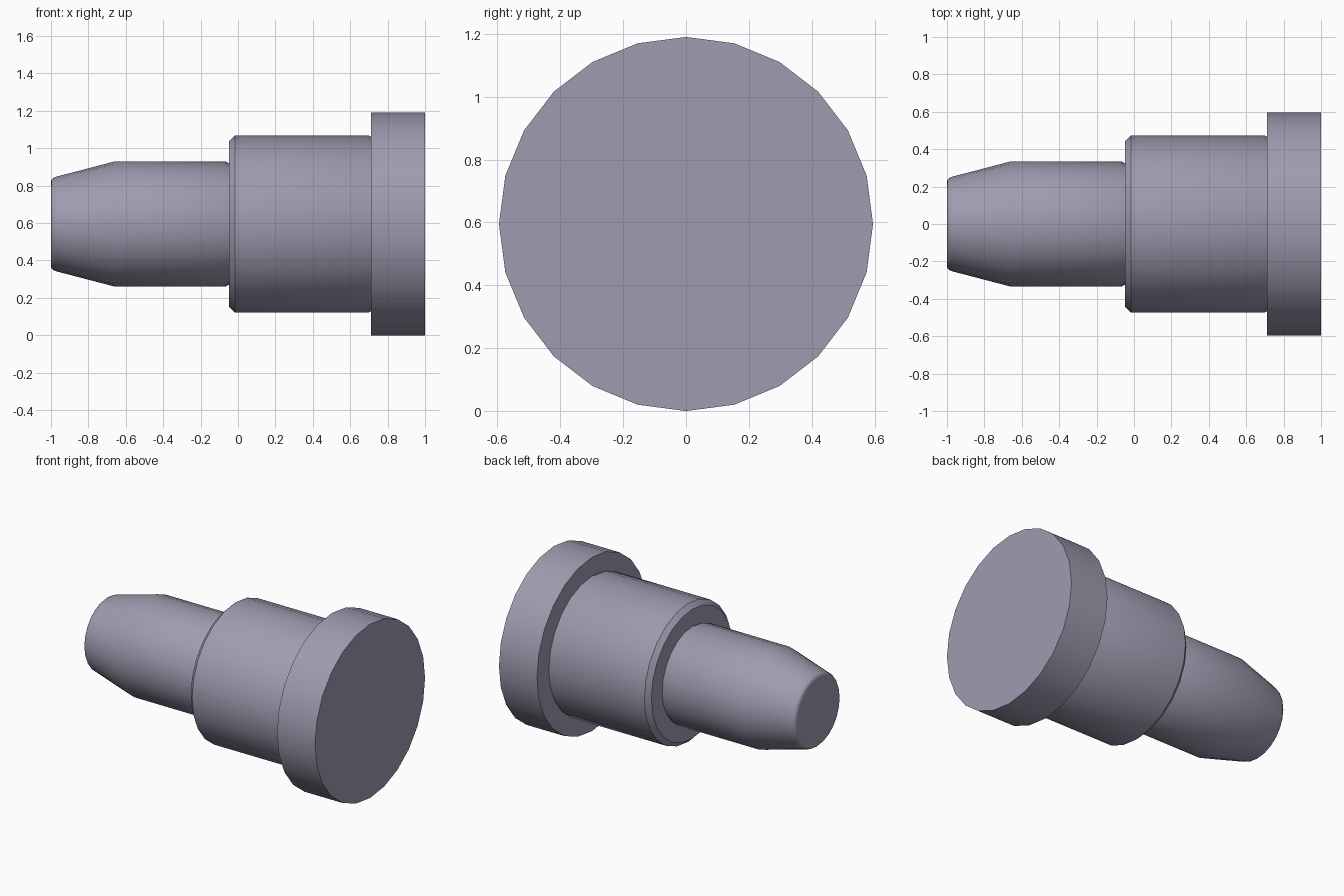
import bpy, bmesh, math

if "Cube" in bpy.data.objects:
    bpy.data.objects.remove(bpy.data.objects["Cube"])

SIDES = 24
AXIS_Z = 0.595

# Half profile along x: (x, radius)
PROFILE = [
    # rounded, tapered nose
    (-1.0, 0.227), (-0.997, 0.238), (-0.988, 0.247), (-0.968, 0.254), (-0.665, 0.333),
    # pin with shallow relief groove
    (-0.065, 0.333), (-0.052, 0.326), (-0.048, 0.326),
    # chamfered body with shallow relief groove
    (-0.048, 0.443), (-0.016, 0.474), (0.695, 0.474), (0.709, 0.467), (0.712, 0.467),
    # head flange
    (0.712, 0.595), (1.0, 0.595),
]


def lathe_x(name, profile):
    bm = bmesh.new()
    rings = []
    for x, r in profile:
        rings.append([bm.verts.new((x,
                                    r * math.cos(math.tau * i / SIDES),
                                    AXIS_Z + r * math.sin(math.tau * i / SIDES)))
                      for i in range(SIDES)])
    for a, b in zip(rings, rings[1:]):
        for i in range(SIDES):
            j = (i + 1) % SIDES
            bm.faces.new((a[i], a[j], b[j], b[i]))
    # flat end caps
    bm.faces.new(rings[0])
    bm.faces.new(rings[-1])
    bmesh.ops.recalc_face_normals(bm, faces=bm.faces)
    mesh = bpy.data.meshes.new(name)
    bm.to_mesh(mesh)
    bm.free()
    obj = bpy.data.objects.new(name, mesh)
    bpy.context.collection.objects.link(obj)
    return obj


# Stepped locating pin, turned as one solid
pin = lathe_x("stepped_pin", PROFILE)
steel = bpy.data.materials.new("dark_steel")
steel.diffuse_color = (0.35, 0.33, 0.435, 1.0)
steel.use_nodes = True
steel.node_tree.nodes["Principled BSDF"].inputs["Base Color"].default_value = steel.diffuse_color
pin.data.materials.append(steel)
bpy.context.view_layer.objects.active = pin
pin.select_set(True)
bpy.ops.object.shade_smooth_by_angle(angle=math.radians(30))
